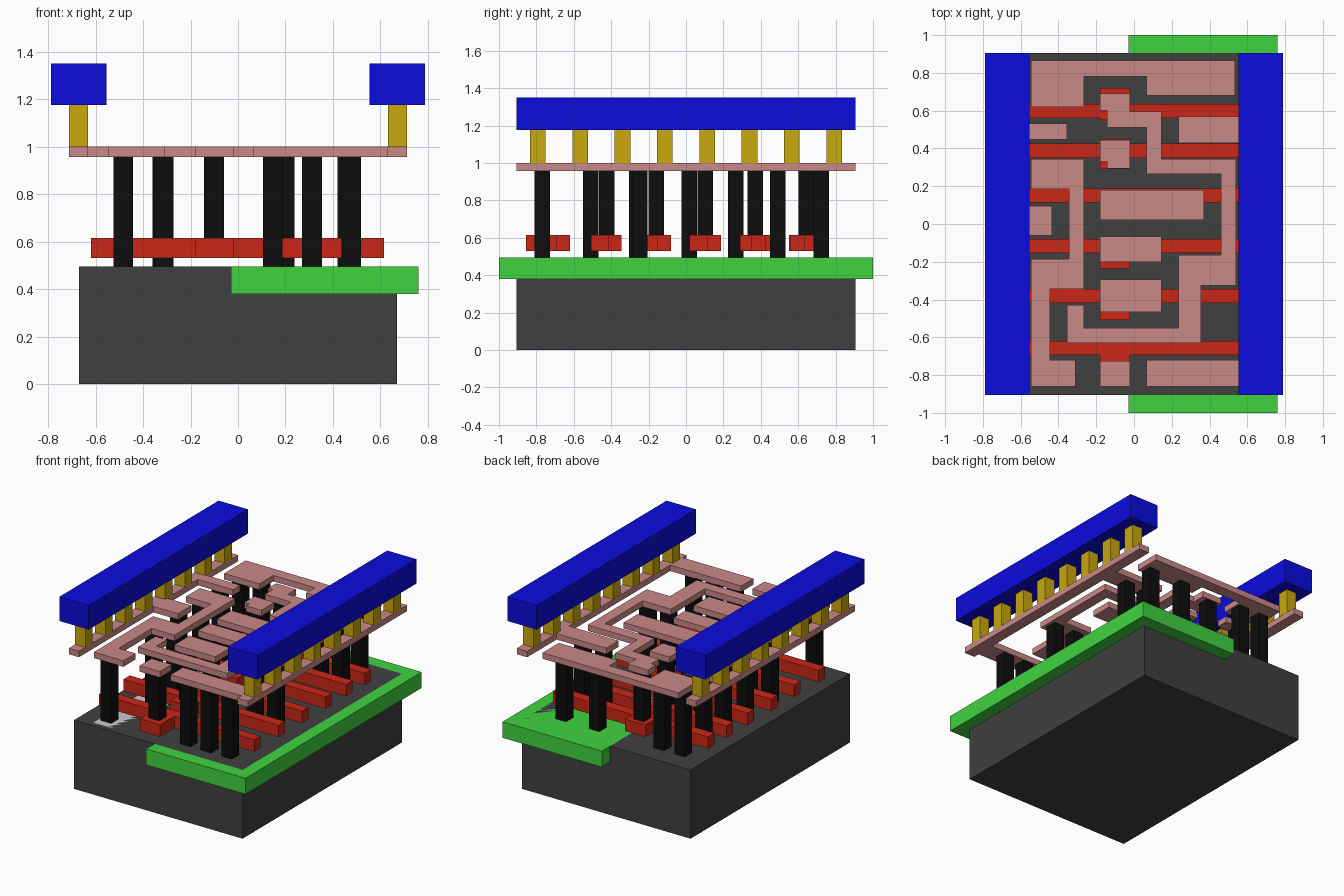
import bpy, bmesh

def mat(name, *rgb):
    """Material from screen colour values, converted to linear."""
    m = bpy.data.materials.new(name)
    lin = [c / 12.92 if c < 0.04045 else ((c + 0.055) / 1.055) ** 2.4 for c in rgb]
    m.diffuse_color = (*lin, 1)
    return m

DARK = mat("dark_grey", 0.25, 0.25, 0.25)
GREEN = mat("green", 0.25, 0.83, 0.25)
RED = mat("red", 0.80, 0.15, 0.09)
BLACK = mat("black", 0.05, 0.05, 0.05)
PINK = mat("pink", 0.79, 0.54, 0.53)
GOLD = mat("gold", 0.79, 0.66, 0.05)
BLUE = mat("blue", 0.045, 0.045, 0.87)

def slabs(name, outlines, z0, z1, material=None):
    """Extrude one or more flat outlines from z0 to z1 into one object."""
    bm = bmesh.new()
    for pts in outlines:
        face = bm.faces.new([bm.verts.new((x, y, z0)) for x, y in pts])
        top = bmesh.ops.extrude_face_region(bm, geom=[face])["geom"]
        for v in top:
            if isinstance(v, bmesh.types.BMVert):
                v.co.z = z1
    bmesh.ops.recalc_face_normals(bm, faces=bm.faces)
    me = bpy.data.meshes.new(name)
    bm.to_mesh(me)
    bm.free()
    ob = bpy.data.objects.new(name, me)
    bpy.context.collection.objects.link(ob)
    if material:
        me.materials.append(material)
    return ob

def rect(x0, x1, y0, y1):
    return [(x0, y0), (x1, y0), (x1, y1), (x0, y1)]

# Substrate, well and doped strips: tops flush
TOP = 0.495
slabs("substrate", [rect(-0.67, 0.67, -0.905, 0.905)], 0, TOP, DARK)
slabs("well", [rect(-0.03, 0.76, -1, 1)], 0.38, TOP, GREEN)
slabs("left_doped_strip", [rect(-0.545, -0.23, -0.865, 0.865)], 0.45, TOP)
slabs("right_doped_strip", [rect(0.07, 0.545, -0.865, 0.865)], 0.45, TOP - 0.0005)

# Gate bars, each with a square contact pad: bar y range, pad y range
gates = [(0.56, 0.635, 0.55, 0.72), (0.35, 0.425, 0.29, 0.45),
         (0.115, 0.187, 0.02, 0.18), (-0.153, -0.08, -0.235, -0.08),
         (-0.418, -0.344, -0.508, -0.348), (-0.693, -0.62, -0.855, -0.69)]
for i, (a, b, p, q) in enumerate(gates):
    pts = [(-0.62, a)]
    if p < a:
        pts += [(-0.18, a), (-0.18, p), (-0.02, p), (-0.02, a)]
    pts += [(0.615, a), (0.615, b)]
    if q > b:
        pts += [(-0.02, b), (-0.02, q), (-0.18, q), (-0.18, b)]
    pts += [(-0.62, b)]
    slabs(f"gate_{i + 1}", [pts], 0.53, 0.615, RED)

# Contact pillars: rows of y start -> x starts
W, M0, M1 = 0.083, 0.957, 1.0
rows = {0.681: (-0.525, -0.36, 0.155, 0.42),
        0.448: (-0.525, 0.27, 0.435),
        0.225: (-0.525, -0.36),
        -0.025: (-0.525,),
        -0.305: (-0.525, -0.36),
        -0.29: (0.27, 0.435),
        -0.55: (-0.354,),
        -0.81: (-0.525, 0.105, 0.27, 0.435)}
slabs("strip_contacts", [rect(x, x + W, y, y + W) for y, xs in rows.items() for x in xs],
      TOP, M0, BLACK)
slabs("gate_contacts", [rect(-0.143, -0.06, y, y + W)
                        for y in (0.602, 0.33, 0.062, -0.2, -0.464, -0.81)],
      0.615, M0, BLACK)

# Metal layer: rails with their taps
left_rail = [(-0.712, -0.905), (-0.632, -0.905), (-0.632, -0.06), (-0.435, -0.06),
             (-0.435, 0.095), (-0.632, 0.095), (-0.632, 0.448), (-0.355, 0.448),
             (-0.355, 0.532), (-0.632, 0.532), (-0.632, 0.905), (-0.712, 0.905)]
right_rail = [(0.712, -0.905), (0.712, 0.905), (0.63, 0.905), (0.63, 0.57),
              (0.235, 0.57), (0.235, 0.43), (0.63, 0.43), (0.63, -0.72),
              (0.065, -0.72), (0.065, -0.86), (0.63, -0.86), (0.63, -0.905)]
# Metal layer: routed tracks
output_track = [(-0.545, 0.865), (0.535, 0.865), (0.535, 0.68), (0.065, 0.68),
                (0.065, 0.78), (-0.265, 0.78), (-0.265, 0.62), (-0.545, 0.62)]
long_track = [(-0.18, 0.69), (-0.02, 0.69), (-0.02, 0.595), (0.145, 0.595),
              (0.145, 0.345), (0.54, 0.345), (0.54, -0.325), (0.355, -0.325),
              (0.355, -0.63), (-0.355, -0.63), (-0.355, -0.43), (-0.265, -0.43),
              (-0.265, -0.55), (0.235, -0.55), (0.235, -0.165), (0.46, -0.165),
              (0.46, 0.265), (0.065, 0.265), (0.065, 0.51), (-0.143, 0.51),
              (-0.143, 0.60), (-0.18, 0.60)]
left_track = [(-0.545, 0.345), (-0.265, 0.345), (-0.265, -0.345), (-0.445, -0.345),
              (-0.445, -0.72), (-0.31, -0.72), (-0.31, -0.86), (-0.545, -0.86),
              (-0.545, -0.185), (-0.345, -0.185), (-0.345, 0.185), (-0.545, 0.185)]
notched_pad = [(-0.18, 0.33), (-0.143, 0.33), (-0.143, 0.295), (-0.02, 0.295),
               (-0.02, 0.445), (-0.18, 0.445)]
for name, pts in (("left_rail", left_rail), ("right_rail", right_rail),
                  ("output_track", output_track), ("long_track", long_track),
                  ("left_track", left_track), ("notched_pad", notched_pad)):
    slabs(name, [pts], M0, M1, PINK)
slabs("input_pads", [rect(-0.18, 0.37, 0.02, 0.18), rect(-0.18, 0.145, -0.2, -0.065),
                     rect(-0.18, 0.145, -0.465, -0.295), rect(-0.18, -0.02, -0.86, -0.725)],
      M0, M1, PINK)

# Vias and upper power bars, mirrored left and right
for side, s in (("left", -1), ("right", 1)):
    x0, x1 = sorted((s * 0.631, s * 0.712))
    ys = [(i - 3.5) * 0.2263 for i in range(8)]
    slabs(side + "_vias", [rect(x0, x1, y - W / 2, y + W / 2) for y in ys], M1, 1.176, GOLD)
    x0, x1 = sorted((s * 0.554, s * 0.788))
    slabs(side + "_power_bar", [rect(x0, x1, -0.905, 0.905)], 1.176, 1.35, BLUE)
